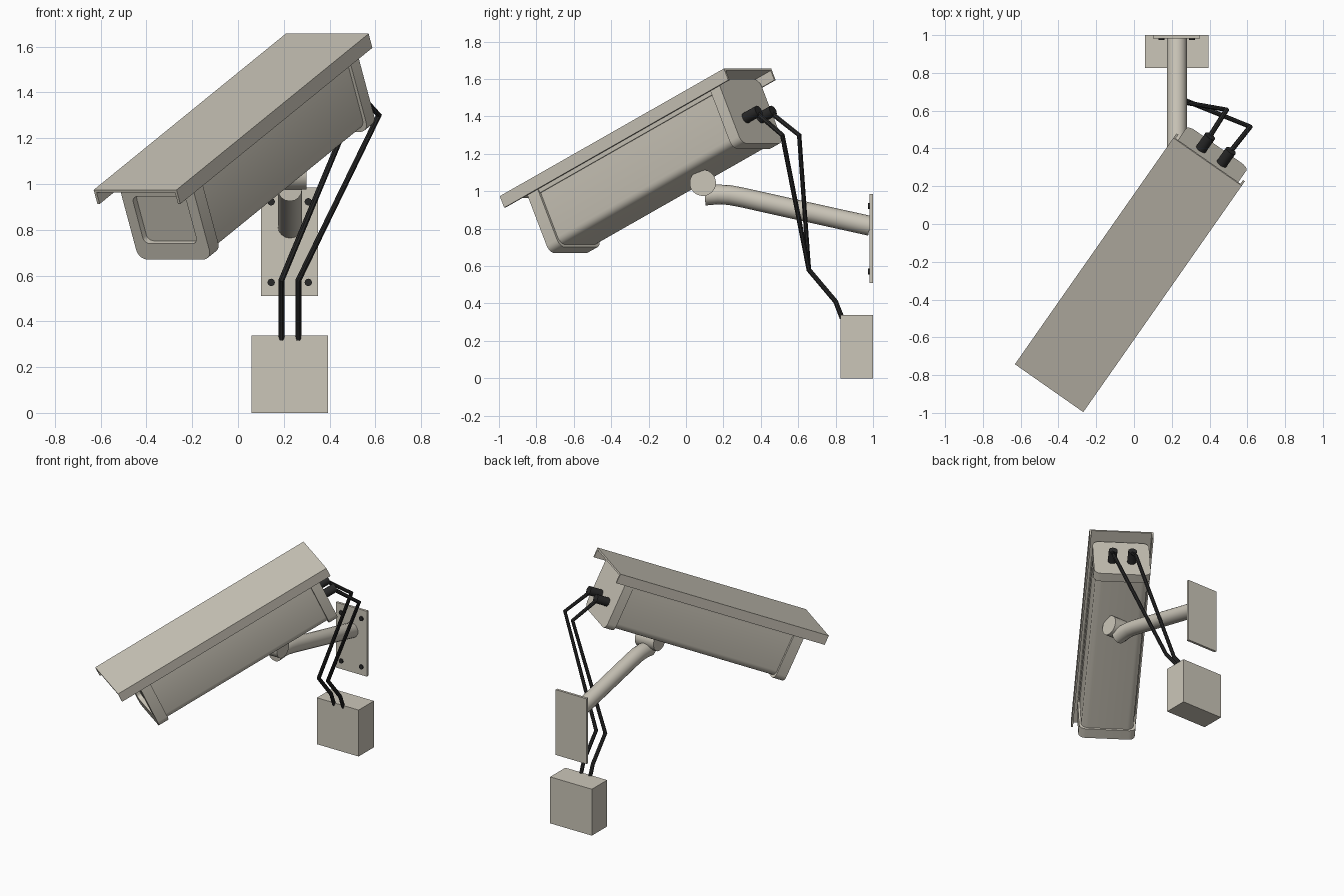
import bpy, bmesh, math
from mathutils import Matrix, Vector

if "Cube" in bpy.data.objects:
    bpy.data.objects.remove(bpy.data.objects["Cube"])


def material(name, rgb):
    m = bpy.data.materials.new(name)
    m.diffuse_color = (*rgb, 1)
    m.use_nodes = True
    m.node_tree.nodes["Principled BSDF"].inputs["Base Color"].default_value = m.diffuse_color
    return m


BEIGE = material("warm beige", (0.60, 0.565, 0.485))
BLACK = material("cable black", (0.022, 0.022, 0.022))

# Housing frame: local x across, local y towards the back, local z up from the hood
HOUSING = (Matrix.Translation((-0.03, -0.27, 1.315))
           @ Matrix.Rotation(math.radians(-35), 4, 'Z')
           @ Matrix.Rotation(math.radians(25), 4, 'X'))
WORLD = Matrix.Identity(4)


def finish(name, bm, mat, frame=WORLD, smooth=True):
    bmesh.ops.recalc_face_normals(bm, faces=bm.faces)
    me = bpy.data.meshes.new(name)
    bm.to_mesh(me)
    bm.free()
    me.transform(frame)
    me.materials.append(mat)
    ob = bpy.data.objects.new(name, me)
    bpy.context.collection.objects.link(ob)
    if smooth:
        bpy.ops.object.select_all(action='DESELECT')
        ob.select_set(True)
        bpy.context.view_layer.objects.active = ob
        bpy.ops.object.shade_smooth_by_angle(angle=math.radians(35))
    return ob


def box_bm(lo, hi):
    bm = bmesh.new()
    bmesh.ops.create_cube(bm, size=1)
    lo, hi = Vector(lo), Vector(hi)
    for v in bm.verts:
        v.co = (lo + hi) / 2 + v.co * (hi - lo)
    return bm


def box(name, lo, hi, frame=WORLD):
    return finish(name, box_bm(lo, hi), BEIGE, frame, smooth=False)


def rounded_box(lo, hi, radius):
    """Box whose four edges along y are rounded."""
    bm = box_bm(lo, hi)
    edges = [e for e in bm.edges
             if abs(e.verts[0].co.y - e.verts[1].co.y) > 1e-4]
    bmesh.ops.bevel(bm, geom=edges, offset=radius, segments=5,
                    profile=0.5, affect='EDGES')
    return bm


def cylinder(name, a, b, radius, mat, frame=WORLD, sides=32):
    a, b = Vector(a), Vector(b)
    bm = bmesh.new()
    turn = (b - a).to_track_quat('Z', 'Y').to_matrix().to_4x4()
    bmesh.ops.create_cone(bm, cap_ends=True, segments=sides, radius1=radius,
                          radius2=radius, depth=(b - a).length,
                          matrix=Matrix.Translation((a + b) / 2) @ turn)
    return finish(name, bm, mat, frame)


def tube(name, points, radius, mat, resolution=4):
    cu = bpy.data.curves.new(name, 'CURVE')
    cu.dimensions = '3D'
    cu.bevel_depth = radius
    cu.bevel_resolution = resolution
    cu.use_fill_caps = True
    sp = cu.splines.new('POLY')
    sp.points.add(len(points) - 1)
    for p, co in zip(sp.points, points):
        p.co = (*co, 1)
    cu.materials.append(mat)
    ob = bpy.data.objects.new(name, cu)
    bpy.context.collection.objects.link(ob)
    bpy.ops.object.select_all(action='DESELECT')
    ob.select_set(True)
    bpy.context.view_layer.objects.active = ob
    bpy.ops.object.convert(target='MESH')
    bpy.ops.object.shade_smooth_by_angle(angle=math.radians(35))


# Hood: folded sheet, a U profile run along the housing
W, L, D, T = 0.221, 0.807, 0.068, 0.012
profile = [(-W, 0), (W, 0), (W, -D), (W - T, -D), (W - T, -T),
           (T - W, -T), (T - W, -D), (-W, -D)]
bm = bmesh.new()
face = bm.faces.new([bm.verts.new((x, -L, z)) for x, z in profile])
ext = bmesh.ops.extrude_face_region(bm, geom=[face])
bmesh.ops.translate(bm, vec=(0, 2 * L, 0),
                    verts=[g for g in ext['geom'] if isinstance(g, bmesh.types.BMVert)])
finish("hood", bm, BEIGE, HOUSING, smooth=False)

# Housing body with side rails tucked under the hood
finish("housing_body", rounded_box((-0.18, -0.60, -0.39), (0.18, 0.68, -0.03), 0.045),
       BEIGE, HOUSING)
for side, s in (("left", -1), ("right", 1)):
    xs = sorted((s * 0.17, s * 0.188))
    box(side + "_rail", (xs[0], -0.59, -0.085), (xs[1], 0.67, -0.012), HOUSING)

# Front bezel with a sunken window
bm = rounded_box((-0.195, -0.658, -0.405), (0.195, -0.583, -0.025), 0.045)
bm.faces.ensure_lookup_table()
front = min(bm.faces, key=lambda f: f.calc_center_median().y)
for scale, push in (((0.73, 0.6), 0), ((1, 1), 0.03)):
    new = bmesh.ops.extrude_discrete_faces(bm, faces=[front])['faces'][0]
    c = new.calc_center_bounds()
    for v in new.verts:
        v.co = (c.x + (v.co.x - c.x) * scale[0], v.co.y + push,
                c.z + (v.co.z - c.z) * scale[1])
    front = new
finish("front_bezel", bm, BEIGE, HOUSING)

# Rear cap
finish("rear_cap", rounded_box((-0.195, 0.66, -0.405), (0.195, 0.727, -0.025), 0.045),
       BEIGE, HOUSING)

# Pivot, arm and wall plate
cylinder("pivot", (0.15, 0.09, 1.045), (0.30, 0.09, 1.045), 0.07, BEIGE)
tube("arm", [(0.227, 0.10, 0.977), (0.227, 0.17, 0.983), (0.227, 0.23, 0.98),
             (0.227, 0.30, 0.967), (0.227, 0.60, 0.90), (0.227, 0.985, 0.815)],
     0.053, BEIGE, 6)
box("wall_plate", (0.10, 0.982, 0.51), (0.35, 1.0, 0.985))
for i, (x, z) in enumerate([(x, z) for x in (0.145, 0.307) for z in (0.57, 0.922)]):
    cylinder(f"plate_bolt_{i + 1}", (x, 0.974, z), (x, 0.99, z), 0.016, BLACK, sides=16)

# Junction box
box("junction_box", (0.058, 0.825, 0.0), (0.394, 1.0, 0.338))

# Rear connectors and the cables running down to the junction box
for side, s, bend, low_x in (("left", -1, (0.49, 0.605, 1.30), 0.19),
                             ("right", 1, (0.615, 0.515, 1.30), 0.264)):
    cylinder(side + "_connector", (s * 0.067, 0.72, -0.255), (s * 0.067, 0.82, -0.255),
             0.03, BLACK, HOUSING, 20)
    start = HOUSING @ Vector((s * 0.067, 0.80, -0.255))
    tube(side + "_cable", [start, bend, (low_x, 0.657, 0.58), (low_x, 0.80, 0.41),
                           (low_x, 0.835, 0.32)], 0.0135, BLACK, 2)
